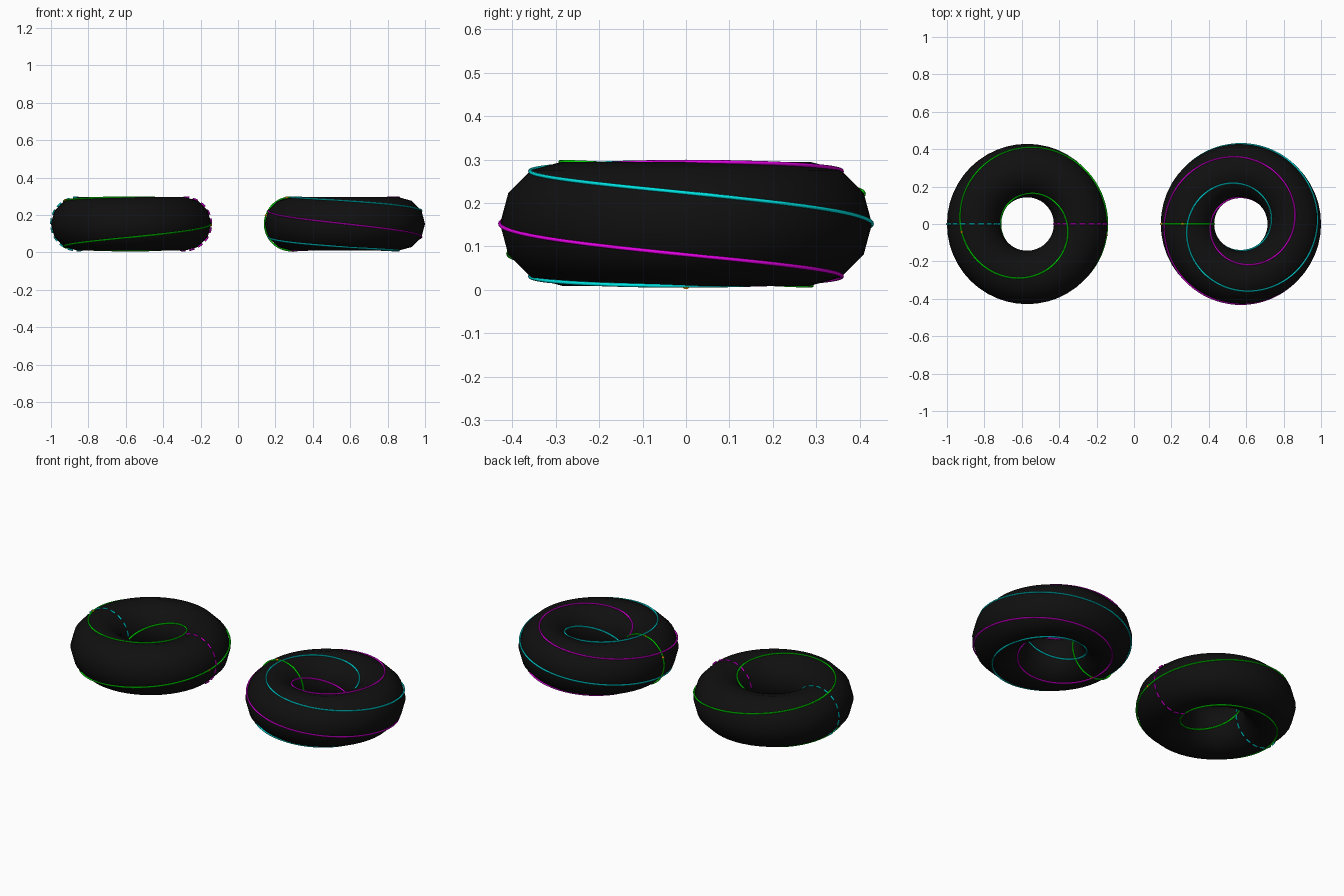
import bpy
from math import sin, cos, pi, radians, tau
from mathutils import Vector

if "Cube" in bpy.data.objects:
    bpy.data.objects.remove(bpy.data.objects["Cube"])

MAJOR, MINOR, TUBE = 2 / 7, 1 / 7, 0.0045
CX, CZ = 4 / 7, 0.152


def material(name, rgb):
    m = bpy.data.materials.new(name)
    m.diffuse_color = (*rgb, 1)
    m.use_nodes = True
    m.node_tree.nodes["Principled BSDF"].inputs["Base Color"].default_value = m.diffuse_color
    return m


BLACK = material("black", (0.005, 0.005, 0.005))
GREEN = material("green", (0, 0.8, 0))
CYAN = material("cyan", (0, 0.8, 0.8))
MAGENTA = material("magenta", (0.8, 0, 0.8))
ORANGE = material("orange", (0.8, 0.25, 0))


def on_torus(cx, theta, phi):
    r = MAJOR + MINOR * cos(phi)
    return Vector((cx + r * cos(theta), r * sin(theta), CZ + MINOR * sin(phi)))


def torus(name, cx):
    bpy.ops.mesh.primitive_torus_add(location=(cx, 0, CZ), major_radius=MAJOR, minor_radius=MINOR,
                                     major_segments=48, minor_segments=12)
    o = bpy.context.object
    o.name = name
    bpy.ops.object.shade_smooth()
    o.data.materials.append(BLACK)


def tubes(name, mat, paths, closed):
    cu = bpy.data.curves.new(name, 'CURVE')
    cu.dimensions = '3D'
    cu.bevel_depth = TUBE
    cu.bevel_resolution = 2
    cu.use_fill_caps = True
    for path in paths:
        s = cu.splines.new('POLY')
        s.points.add(len(path) - 1)
        for p, co in zip(s.points, path):
            p.co = (*co, 1)
        s.use_cyclic_u = closed
    cu.materials.append(mat)
    bpy.context.collection.objects.link(bpy.data.objects.new(name, cu))


def winding(name, mat, cx, phi0, turn, n=240):
    # three trips round the ring for one trip round the tube
    ths = [3 * tau * i / n for i in range(n)]
    tubes(name, mat, [[on_torus(cx, t, phi0 + turn * t / 3) for t in ths]], True)


def meridian(name, mat, cx, theta, dashes=0):
    if dashes:
        step = tau / dashes
        paths = [[on_torus(cx, theta, step * (d + 0.6 * k / 5)) for k in range(6)]
                 for d in range(dashes)]
    else:
        paths = [[on_torus(cx, theta, tau * k / 72) for k in range(72)]]
    tubes(name, mat, paths, not dashes)


def arrow(name, p, q):
    # small cone at p pointing to q
    bpy.ops.mesh.primitive_cone_add(vertices=12, radius1=0.008, radius2=0, depth=0.022, location=p)
    o = bpy.context.object
    o.name = name
    o.rotation_euler = (q - p).to_track_quat('Z', 'Y').to_euler()
    o.data.materials.append(ORANGE)


# left ring: one green winding and two dashed loops
torus("left_ring", -CX)
winding("left_winding", GREEN, -CX, 0, 1)
meridian("left_dashed_loop_outer", CYAN, -CX, pi, 18)
meridian("left_dashed_loop_inner", MAGENTA, -CX, 0, 18)

# right ring: two interleaved windings and one solid loop
torus("right_ring", CX)
winding("right_winding_magenta", MAGENTA, CX, radians(90), -1)
winding("right_winding_cyan", CYAN, CX, radians(30), -1)
meridian("right_loop", GREEN, CX, pi)

# direction arrows
for i, deg in enumerate((188, 1073)):
    t = radians(deg)
    arrow(f"left_arrow_{i}", on_torus(-CX, t, t / 3), on_torus(-CX, t + 0.02, (t + 0.02) / 3))
for i, deg in enumerate((82, 22, -90)):
    f = radians(deg)
    arrow(f"right_arrow_{i}", on_torus(CX, pi, f), on_torus(CX, pi, f + 0.02))
